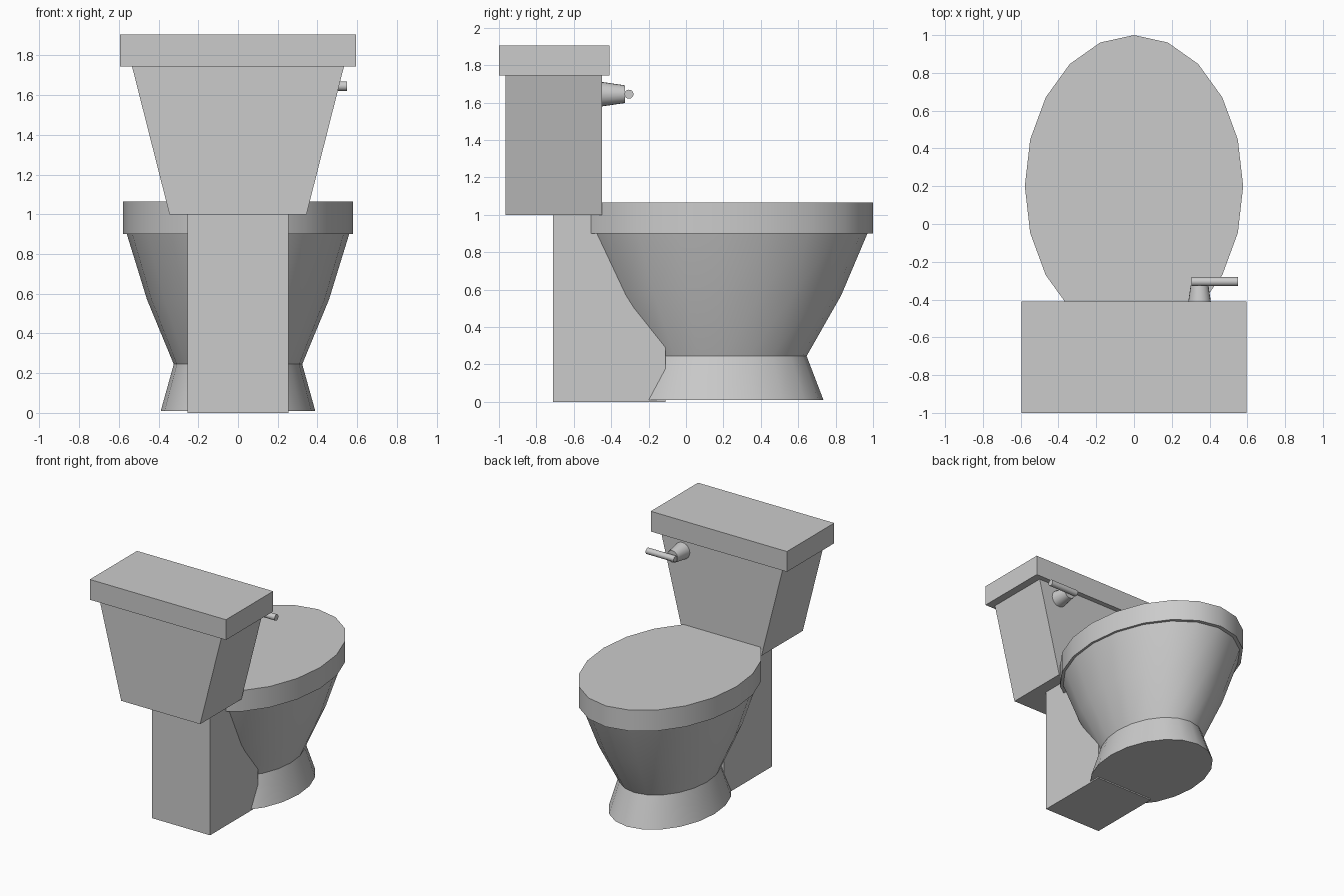
import bpy, bmesh
from math import cos, sin, pi, radians
from mathutils import Matrix, Vector

if "Cube" in bpy.data.objects:
    bpy.data.objects.remove(bpy.data.objects["Cube"])


def finish(bm, name, smooth=False):
    bmesh.ops.recalc_face_normals(bm, faces=bm.faces)
    mesh = bpy.data.meshes.new(name)
    bm.to_mesh(mesh)
    bm.free()
    ob = bpy.data.objects.new(name, mesh)
    bpy.context.collection.objects.link(ob)
    if smooth:
        bpy.ops.object.select_all(action='DESELECT')
        bpy.context.view_layer.objects.active = ob
        ob.select_set(True)
        bpy.ops.object.shade_smooth_by_angle(angle=radians(30))
    return ob


def loft(rings):
    """Skin a stack of equal-length rings and cap both ends."""
    bm = bmesh.new()
    loops = [[bm.verts.new(p) for p in ring] for ring in rings]
    n = len(loops[0])
    for a, b in zip(loops, loops[1:]):
        for i in range(n):
            j = (i + 1) % n
            bm.faces.new((a[i], a[j], b[j], b[i]))
    bm.faces.new(loops[0][::-1])
    bm.faces.new(loops[-1])
    return bm


def oval(ry, z, rx=None, cy=0.2, n=20):
    rx = ry * 0.727 if rx is None else rx
    return [(rx * cos(2 * pi * i / n), cy + ry * sin(2 * pi * i / n), z) for i in range(n)]


def rect(hx, y0, y1, z):
    return [(-hx, y0, z), (hx, y0, z), (hx, y1, z), (-hx, y1, z)]


# Flared foot and bowl, all sharing one oval outline
finish(loft([oval(0.535, 0.01), oval(0.445, 0.245)]), "foot", True)
finish(loft([oval(0.445, 0.245), oval(0.63, 0.57), oval(0.77, 0.9)]), "bowl", True)

# Closed seat lid, cut flat at the back
bm = loft([oval(0.8, 0.9, 0.578), oval(0.8, 1.065, 0.578)])
cut = bmesh.ops.bisect_plane(bm, geom=bm.verts[:] + bm.edges[:] + bm.faces[:],
                             plane_co=(0, -0.51, 0), plane_no=(0, -1, 0), clear_outer=True)
bmesh.ops.holes_fill(bm, edges=[e for e in bm.edges if e.is_boundary])
finish(bm, "seat", True)

# Rear support column, tapered tank and tank lid
finish(loft([rect(0.253, -0.71, -0.11, 0), rect(0.253, -0.71, -0.11, 1.0)]), "column")
finish(loft([rect(0.345, -0.965, -0.45, 1.0), rect(0.535, -0.965, -0.45, 1.75)]), "tank")
finish(loft([rect(0.595, -1, -0.41, 1.745), rect(0.595, -1, -0.41, 1.905)]), "tank_lid")


def rod(name, start, end, r0, r1, n):
    start, end = Vector(start), Vector(end)
    axis = end - start
    bm = bmesh.new()
    rot = axis.to_track_quat('Z', 'Y').to_matrix().to_4x4()
    bmesh.ops.create_cone(bm, cap_ends=True, segments=n, radius1=r0, radius2=r1, depth=axis.length,
                          matrix=Matrix.Translation((start + end) / 2) @ rot)
    finish(bm, name, True)


# Flush handle: tapered knob and lever
rod("handle_knob", (0.347, -0.46, 1.645), (0.347, -0.325, 1.645), 0.067, 0.047, 20)
rod("handle_lever", (0.305, -0.305, 1.645), (0.55, -0.305, 1.645), 0.024, 0.024, 20)
